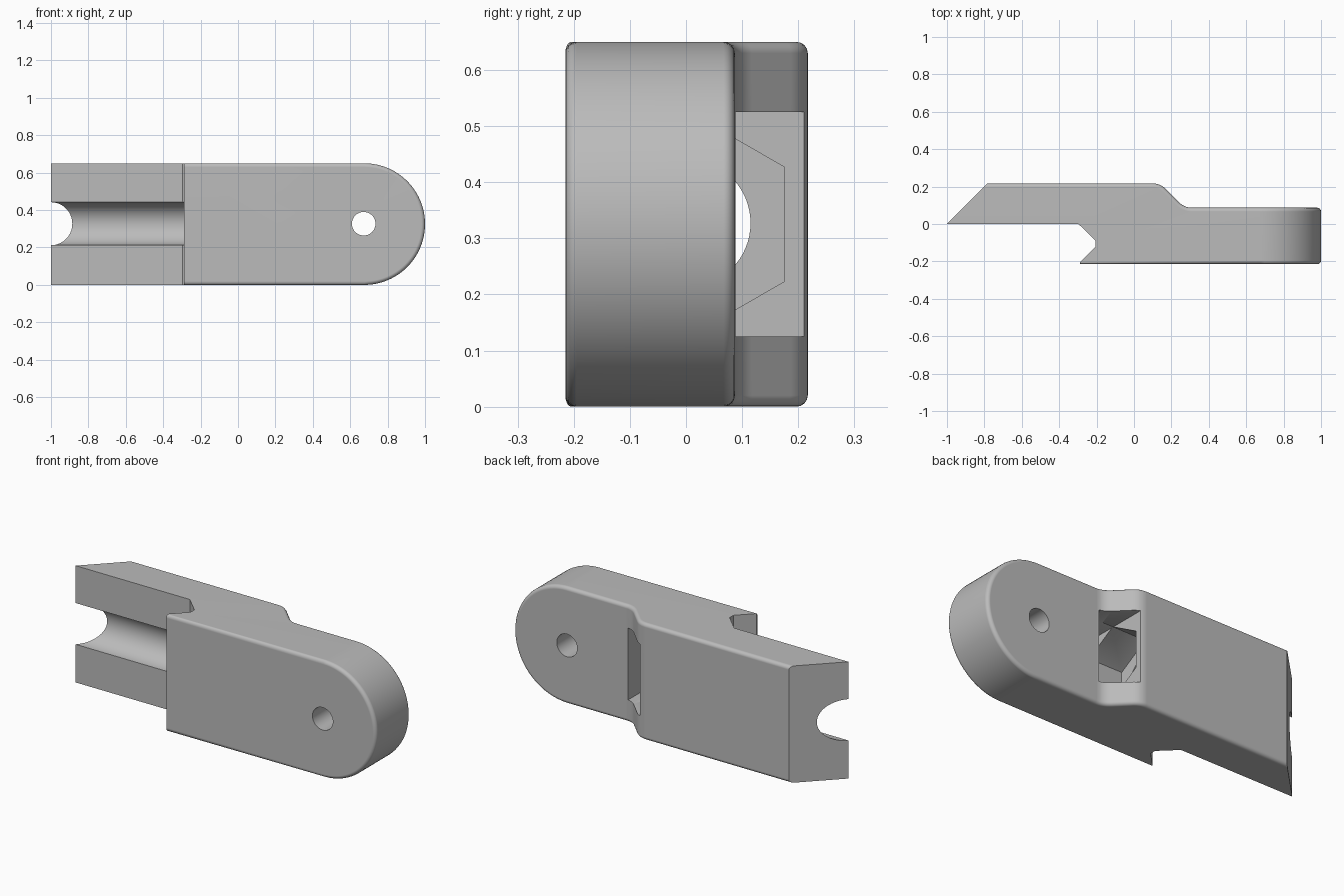
import bpy, bmesh, math
from mathutils import Vector

if "Cube" in bpy.data.objects:
    bpy.data.objects.remove(bpy.data.objects["Cube"])

H = 0.65            # overall height
MID = H / 2
grey = bpy.data.materials.new("plain grey")
grey.use_nodes = True
grey.diffuse_color = (0.5, 0.5, 0.5, 1)
grey.node_tree.nodes["Principled BSDF"].inputs["Base Color"].default_value = (0.5, 0.5, 0.5, 1)


def prism(name, points, axis, low, high):
    """Extrude a 2D outline along one axis."""
    place = {"x": lambda p, t: (t, p[0], p[1]),
             "y": lambda p, t: (p[0], t, p[1]),
             "z": lambda p, t: (p[0], p[1], t)}[axis]
    bm = bmesh.new()
    face = bm.faces.new([bm.verts.new(place(p, low)) for p in points])
    shift = Vector(place((0, 0), high - low))
    out = bmesh.ops.extrude_face_region(bm, geom=[face], use_keep_orig=True)
    bmesh.ops.translate(bm, vec=shift, verts=[v for v in out["geom"] if isinstance(v, bmesh.types.BMVert)])
    bmesh.ops.recalc_face_normals(bm, faces=bm.faces)
    mesh = bpy.data.meshes.new(name)
    bm.to_mesh(mesh)
    bm.free()
    mesh.materials.append(grey)
    ob = bpy.data.objects.new(name, mesh)
    bpy.context.collection.objects.link(ob)
    return ob


def ring(cx, cy, r, n, start=0.0, sweep=math.tau):
    return [(cx + r * math.cos(start + sweep * i / n), cy + r * math.sin(start + sweep * i / n)) for i in range(n)]


def corner(a, b, c, n=8):
    """Rounded corner from a to c around b."""
    a, b, c = Vector(a), Vector(b), Vector(c)
    return [tuple(a * (1 - t) ** 2 + b * 2 * t * (1 - t) + c * t * t) for t in (i / n for i in range(n + 1))]


def combine(ob, tool, operation):
    tool.hide_render = True
    mod = ob.modifiers.new("cut", "BOOLEAN")
    mod.operation, mod.object, mod.solver = operation, tool, "EXACT"
    bpy.context.view_layer.objects.active = ob
    bpy.ops.object.modifier_apply(modifier=mod.name)
    bpy.data.objects.remove(tool)


# Body: stepped plan with an angled tip and a notched underside
plan = [(-1, 0), (-0.785, 0.217)]
plan += corner((0.10, 0.217), (0.14, 0.217), (0.17, 0.187))
plan += corner((0.24, 0.117), (0.27, 0.087), (0.31, 0.087))
plan += [(1.2, 0.087), (1.2, -0.215), (-0.29, -0.215), (-0.29, -0.205),
         (-0.207, -0.122), (-0.207, -0.088), (-0.297, 0)]
body = prism("clamp_arm", plan, "z", -0.1, H + 0.1)

# Rounded end
r = MID
outline = ring(1 - r, MID, r, 48, -math.pi / 2, math.pi) + [(1 - r, H), (-1.5, H), (-1.5, 0)]
combine(body, prism("end_outline", outline, "y", -0.5, 0.5), "INTERSECT")

# Soften the outer rims of the front and back
bm = bmesh.new()
bm.from_mesh(body.data)
bmesh.ops.dissolve_limit(bm, angle_limit=0.002, verts=bm.verts, edges=bm.edges)


def is_rim(e):
    if len(e.link_faces) != 2:
        return False
    m = (e.verts[0].co + e.verts[1].co) / 2
    n = [f.normal for f in e.link_faces]
    side = [abs(v.y) < 0.01 and (abs(v.z) > 0.9 or m.x > 0.6) for v in n]
    front, back = m.y < -0.214, m.y > 0.08 and m.x > -0.75
    return (side[0] != side[1]) and (front or back)


bmesh.ops.bevel(bm, geom=[e for e in bm.edges if is_rim(e)], offset=0.02, segments=4,
                profile=0.5, affect="EDGES", clamp_overlap=False)
bm.to_mesh(body.data)
bm.free()

# Nut pocket, hexagonal seat, rod channel and pivot hole
combine(body, prism("pocket", [(0.135, -0.19), (0.295, -0.19), (0.295, 0.4), (0.135, 0.4)],
                    "z", MID - 0.2, MID + 0.2), "DIFFERENCE")
combine(body, prism("nut_seat", ring(0, MID, 0.203, 6, math.pi / 6), "x", -0.07, 0.2), "DIFFERENCE")
combine(body, prism("rod_channel", ring(0, MID + 0.002, 0.115, 64), "x", -1.5, 0.1), "DIFFERENCE")
combine(body, prism("pivot_hole", ring(0.672, MID + 0.002, 0.063, 40), "y", -0.5, 0.5), "DIFFERENCE")

bpy.ops.object.select_all(action="DESELECT")
body.select_set(True)
bpy.context.view_layer.objects.active = body
bpy.ops.object.shade_smooth_by_angle(angle=math.radians(30))
normals = body.modifiers.new("normals", "WEIGHTED_NORMAL")
normals.keep_sharp = True
